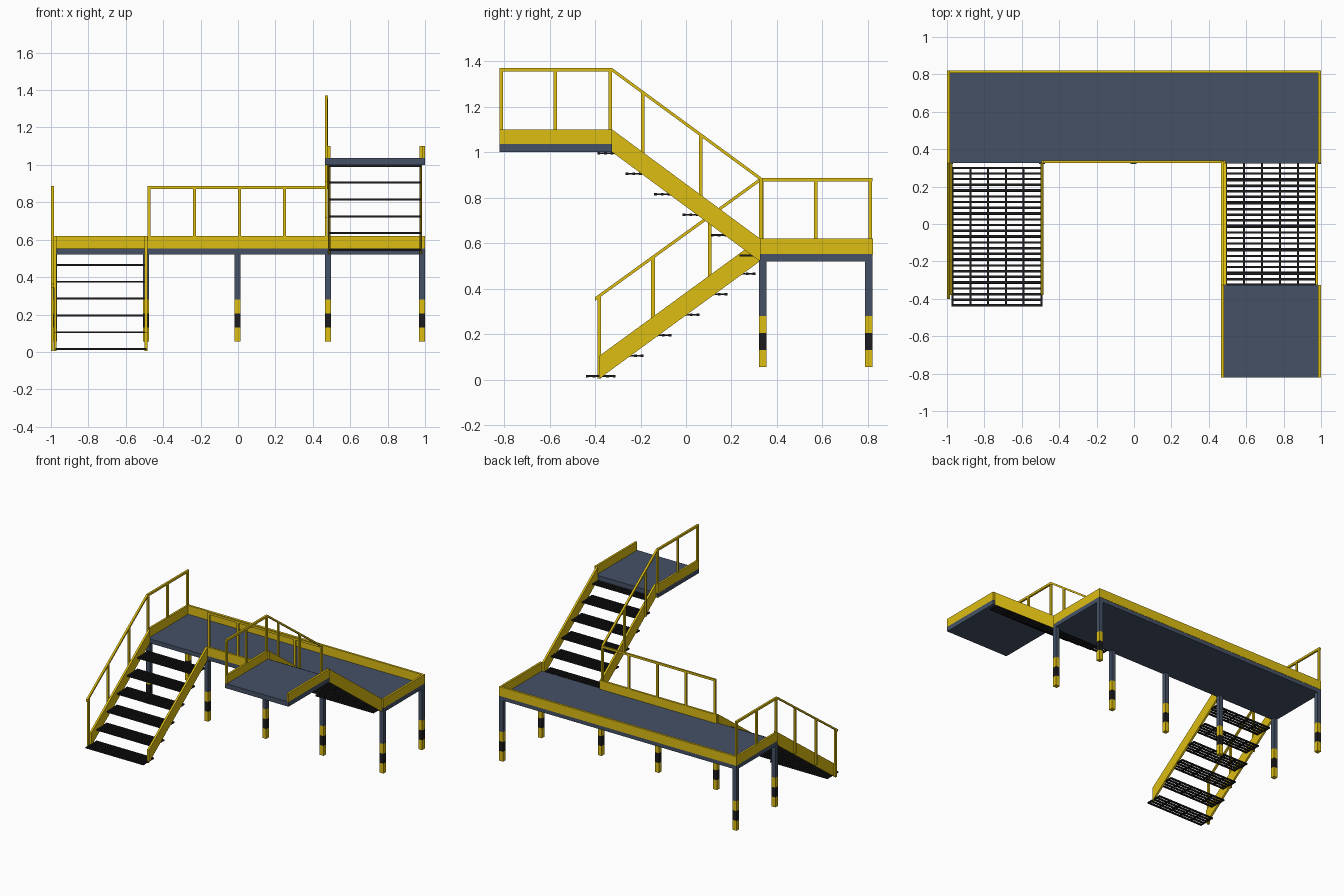
import bpy, bmesh
from mathutils import Vector

if "Cube" in bpy.data.objects:
    bpy.data.objects.remove(bpy.data.objects["Cube"])


def material(name, rgb):
    m = bpy.data.materials.new(name)
    m.diffuse_color = (*rgb, 1)
    m.use_nodes = True
    m.node_tree.nodes["Principled BSDF"].inputs["Base Color"].default_value = m.diffuse_color
    return m


YELLOW = material("safety_yellow", (0.72, 0.51, 0.006))
SLATE = material("slate", (0.06, 0.083, 0.133))
BLACK = material("black", (0.012, 0.012, 0.014))


def add_box(bm, lo, hi):
    vs = bmesh.ops.create_cube(bm, size=1)["verts"]
    for v in vs:
        v.co = Vector([lo[i] + (v.co[i] + 0.5) * (hi[i] - lo[i]) for i in range(3)])


def finish(bm, name, mat):
    bmesh.ops.recalc_face_normals(bm, faces=bm.faces)
    me = bpy.data.meshes.new(name)
    bm.to_mesh(me)
    bm.free()
    me.materials.append(mat)
    ob = bpy.data.objects.new(name, me)
    bpy.context.collection.objects.link(ob)


def boxes(name, mat, items):
    bm = bmesh.new()
    for lo, hi in items:
        add_box(bm, lo, hi)
    finish(bm, name, mat)


def add_slab(bm, x0, x1, profile):
    """Extrude a closed y-z profile from x0 to x1."""
    face = bm.faces.new([bm.verts.new((x0, y, z)) for y, z in profile])
    ext = bmesh.ops.extrude_face_region(bm, geom=[face])["geom"]
    bmesh.ops.translate(bm, vec=(x1 - x0, 0, 0),
                        verts=[g for g in ext if isinstance(g, bmesh.types.BMVert)])


def stringers(name, xs, a, b, h=0.1):
    bm = bmesh.new()
    for x in xs:
        add_slab(bm, x, x + 0.015, [a, b, (b[0], b[1] + h), (a[0], a[1] + h)])
    finish(bm, name, YELLOW)


def treads(name, x0, x1, y0, z0, dy):
    """Six open grating steps: bars along x plus cross bars along y."""
    depth, t, bars, cols = 0.13, 0.01, 5, 5
    items = []
    for i in range(6):
        y, z = y0 + dy * i, z0 + 0.09 * i
        for k in range(bars):
            yb = y + k * (depth - 0.012) / (bars - 1)
            items.append(((x0, yb, z), (x1, yb + 0.012, z + t)))
        for k in range(cols + 1):
            xb = x0 + k * (x1 - x0 - 0.01) / cols
            items.append(((xb, y, z + 0.001), (xb + 0.01, y + depth, z + t - 0.001)))
    boxes(name, BLACK, items)


def side_rail(name, x, path, posts):
    """Hand rail along a y-z path, with upright posts (y, bottom, top)."""
    bm = bmesh.new()
    h = 0.016
    add_slab(bm, x, x + 0.015, path + [(y, z - h) for y, z in reversed(path)])
    for y, lo, hi in posts:
        add_box(bm, (x + 0.001, y - 0.008, lo), (x + 0.014, y + 0.008, hi))
    finish(bm, name, YELLOW)


# Platforms
boxes("main_platform", SLATE, [((-1, 0.325, 0.52), (1, 0.82, 0.553))])
boxes("upper_platform", SLATE, [((0.465, -0.82, 1.0), (1, -0.325, 1.036))])

# Toe boards
boxes("main_toe_boards", YELLOW, [
    ((-1, 0.806, 0.55), (1, 0.822, 0.62)),
    ((-1, 0.325, 0.55), (-0.985, 0.81, 0.62)),
    ((0.985, 0.325, 0.55), (1, 0.81, 0.62)),
    ((-0.495, 0.325, 0.55), (0.49, 0.34, 0.62))])
boxes("upper_toe_boards", YELLOW, [
    ((x, -0.82, 1.03), (x + 0.015, -0.325, 1.10)) for x in (0.465, 0.985)])

# Legs: five along the front, two at the back corners
leg_spots = [(x, 0.337) for x in (-0.984, -0.492, -0.003, 0.48, 0.984)]
leg_spots += [(-0.984, 0.804), (0.984, 0.804)]
for part, mat, bands in (("leg_posts", SLATE, [(0.28, 0.525)]),
                         ("leg_yellow_bands", YELLOW, [(0.055, 0.13), (0.205, 0.28)]),
                         ("leg_black_bands", BLACK, [(0.13, 0.205)])):
    boxes(part, mat, [((x - 0.016, y - 0.016, lo), (x + 0.016, y + 0.016, hi))
                      for x, y in leg_spots for lo, hi in bands])

# Lower stairs
stringers("lower_stringers", (-0.985, -0.5), (-0.38, 0.005), (0.325, 0.52))
treads("lower_treads", -0.975, -0.49, -0.44, 0.01, 0.123)

# Upper stairs
stringers("upper_stringers", (0.48, 0.97), (0.325, 0.52), (-0.325, 1.0))
treads("upper_treads", 0.487, 0.978, 0.235, 0.54, -0.125)

# Left hand rail, down the lower stairs
side_rail("lower_hand_rail", -1.0,
          [(0.82, 0.886), (0.325, 0.886), (-0.40, 0.362), (-0.40, 0.360)],
          [(0.81, 0.6, 0.88), (0.57, 0.6, 0.88), (0.333, 0.52, 0.88),
           (0.105, 0.37, 0.72), (-0.145, 0.19, 0.54), (-0.382, 0.005, 0.365)])

# Upper hand rail, down the upper stairs
side_rail("upper_hand_rail", 0.465,
          [(-0.82, 1.37), (-0.325, 1.37), (0.335, 0.886)],
          [(-0.812, 1.08, 1.365), (-0.575, 1.08, 1.365), (-0.333, 1.0, 1.365),
           (-0.19, 0.91, 1.26), (0.065, 0.72, 1.075), (0.33, 0.6, 0.88)])

# Front rail between the stairs
boxes("front_rail", YELLOW,
      [((-0.485, 0.326, 0.87), (0.475, 0.339, 0.886))] +
      [((x - 0.008, 0.326, 0.6), (x + 0.008, 0.339, 0.875))
       for x in (-0.477, -0.233, 0.008, 0.248)])
